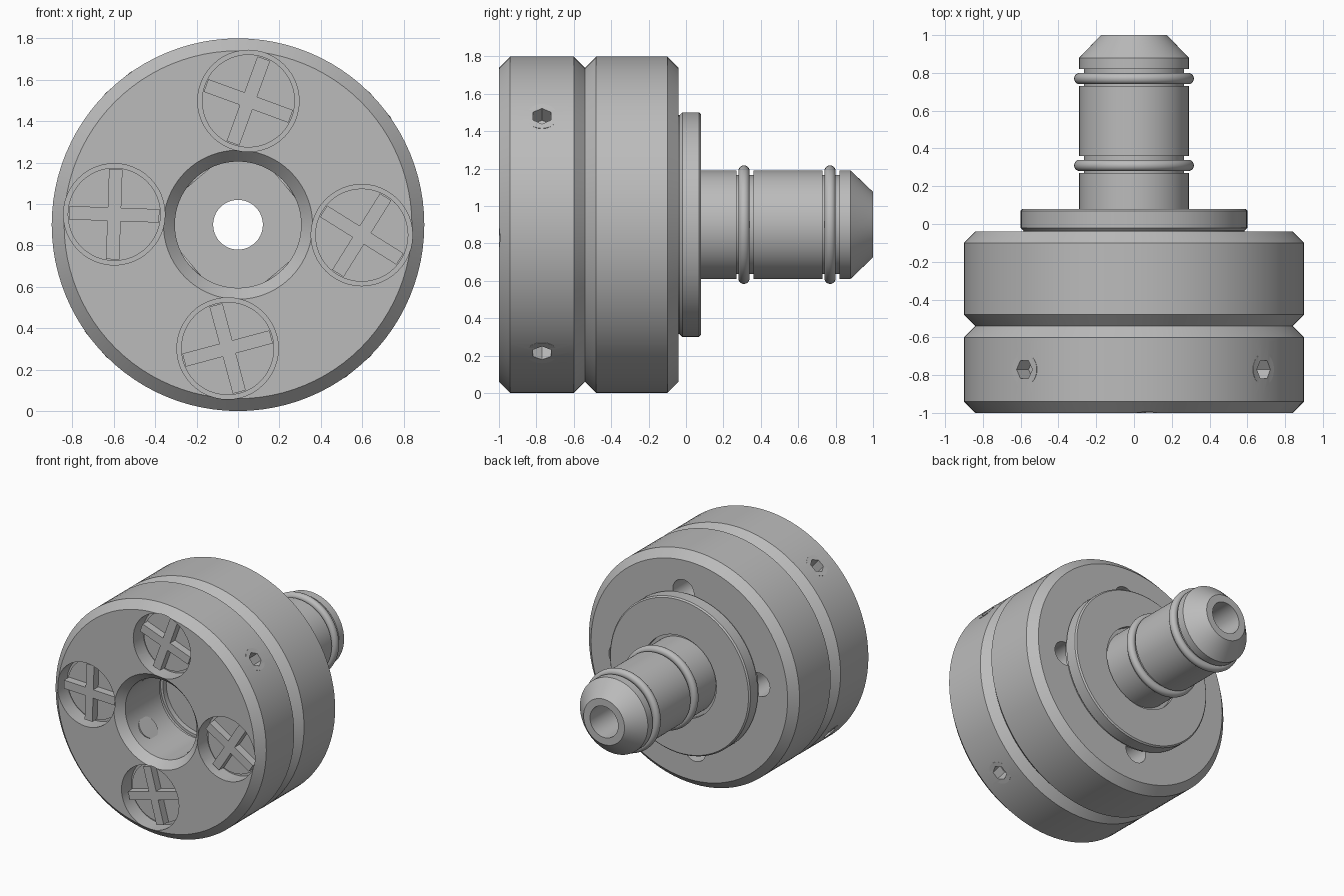
import bpy, bmesh, math
from mathutils import Matrix, Vector

cube = bpy.data.objects.get("Cube")
if cube:
    bpy.data.objects.remove(cube, do_unlink=True)

AXIS_Z = 0.9
STEEL = (0.5, 0.5, 0.5, 1.0)
steel = bpy.data.materials.new("steel grey")
steel.diffuse_color = STEEL
steel.use_nodes = True
steel.node_tree.nodes["Principled BSDF"].inputs["Base Color"].default_value = STEEL


def finish(name, bm, matrix=Matrix.Identity(4)):
    """Turn a bmesh into an object on the main axis."""
    bmesh.ops.recalc_face_normals(bm, faces=bm.faces)
    mesh = bpy.data.meshes.new(name)
    bm.to_mesh(mesh)
    bm.free()
    mesh.materials.append(steel)
    obj = bpy.data.objects.new(name, mesh)
    bpy.context.collection.objects.link(obj)
    obj.matrix_world = Matrix.Translation((0, 0, AXIS_Z)) @ matrix
    return obj


def lathe(name, profile, steps=96):
    """Revolve a closed (radius, y) profile around the y axis."""
    bm = bmesh.new()
    verts = [bm.verts.new((r, y, 0)) for r, y in profile]
    edges = [bm.edges.new((v, verts[(i + 1) % len(verts)])) for i, v in enumerate(verts)]
    bmesh.ops.spin(bm, geom=verts + edges, axis=(0, 1, 0), cent=(0, 0, 0),
                   angle=math.tau, steps=steps, use_merge=True)
    bmesh.ops.remove_doubles(bm, verts=bm.verts, dist=1e-5)
    return finish(name, bm)


def rod(name, radius, start, end, direction, offset=(0, 0, 0), sides=48):
    """Cylinder running from start to end along a direction."""
    bm = bmesh.new()
    bmesh.ops.create_cone(bm, cap_ends=True, segments=sides, radius1=radius,
                          radius2=radius, depth=end - start)
    bmesh.ops.translate(bm, verts=bm.verts, vec=(0, 0, (start + end) / 2))
    turn = Vector(direction).to_track_quat('Z', 'Y').to_matrix().to_4x4()
    return finish(name, bm, Matrix.Translation(offset) @ turn)


def cut(target, cutter):
    mod = target.modifiers.new("cut", 'BOOLEAN')
    mod.object, mod.operation, mod.solver = cutter, 'DIFFERENCE', 'EXACT'
    cutter.hide_render = True
    cutter.hide_set(True)


def smooth(obj):
    bpy.ops.object.select_all(action='DESELECT')
    bpy.context.view_layer.objects.active = obj
    obj.select_set(True)
    for mod in list(obj.modifiers):
        bpy.ops.object.modifier_apply(modifier=mod.name)
    bpy.ops.object.shade_smooth_by_angle(angle=math.radians(25))


# Main body: chamfered drum with a V groove and a stepped front bore
body = lathe("body", [
    (0.36, -1), (0.84, -1), (0.9, -0.94), (0.9, -0.6), (0.84, -0.54), (0.9, -0.48),
    (0.9, -0.1), (0.84, -0.04), (0.12, -0.04), (0.12, -0.44), (0.305, -0.44),
    (0.305, -0.48), (0.325, -0.48), (0.325, -0.52), (0.305, -0.52), (0.305, -0.94)])

# Flange and plug shaft with two ring grooves and a tapered nose
shaft = lathe("flange_and_shaft", [
    (0.12, -0.05), (0.585, -0.05), (0.585, -0.035), (0.6, -0.02), (0.6, 0.07), (0.59, 0.08),
    (0.315, 0.08), (0.315, 0.05), (0.29, 0.05),
    (0.29, 0.27), (0.265, 0.27), (0.265, 0.36), (0.29, 0.36),
    (0.29, 0.73), (0.265, 0.73), (0.265, 0.82), (0.29, 0.82),
    (0.29, 0.88), (0.175, 1), (0.12, 1)])

# Sealing rings
rings = []
for label, y in (("front", 0.31), ("rear", 0.77)):
    circle = [(0.287 + 0.03 * math.cos(a), y + 0.03 * math.sin(a))
              for a in (math.tau * i / 20 for i in range(20))]
    rings.append(lathe(label + "_sealing_ring", circle))

parts = [body, shaft] + rings
cutters = []
for i, cross_turn in enumerate((70, 88, 15, -32)):
    # Face screws in round pockets, with matching holes at the back
    a = math.radians(85.2 + 90 * i)
    x, z = 0.6 * math.cos(a), 0.6 * math.sin(a)
    pocket = rod("pocket_cutter", 0.245, -1.1, -0.88, (0, 1, 0), (x, 0, z))
    back_hole = rod("back_hole_cutter", 0.09, -0.4, 0.0, (0, 1, 0), (x, 0, z))
    disc = rod(f"face_screw_{i + 1}", 0.225, -0.9, -0.86, (0, 1, 0), (x, 0, z))
    parts.append(disc)
    cutters += [pocket, back_hole]
    cut(body, pocket)
    cut(body, back_hole)

    # Raised cross on each face screw
    bm = bmesh.new()
    for turn in (0, 90):
        m = (Matrix.Translation((x, -0.925, z))
             @ Matrix.Rotation(-math.radians(cross_turn + turn), 4, 'Y')
             @ Matrix.Diagonal((0.435, 0.07, 0.06, 1)) @ Matrix.Rotation(math.pi / 2, 4, 'X'))
        bmesh.ops.create_cube(bm, size=1, matrix=m)
        verts = bm.verts[-8:]
        for v in verts:
            local = m.inverted() @ v.co
            v.co = (Matrix.Translation((x, -0.925, z))
                    @ Matrix.Rotation(-math.radians(cross_turn + turn), 4, 'Y')
                    @ Vector((local.x * 0.435, local.y * 0.07, local.z * 0.065)))
    finish(f"screw_cross_{i + 1}", bm)

    # Radial set screws with hexagonal sockets
    b = math.radians(40.2 + 90 * i)
    d = (math.cos(b), 0, math.sin(b))
    screw = rod(f"set_screw_{i + 1}", 0.085, 0.295, 0.8985, d, (0, -0.77, 0))
    socket = rod("socket_cutter", 0.055, 0.8, 1.0, d, (0, -0.77, 0), 6)
    cut(screw, socket)
    cut(body, socket)
    parts.append(screw)
    cutters.append(socket)

for part in parts:
    smooth(part)
for cutter in cutters:
    bpy.data.objects.remove(cutter, do_unlink=True)
